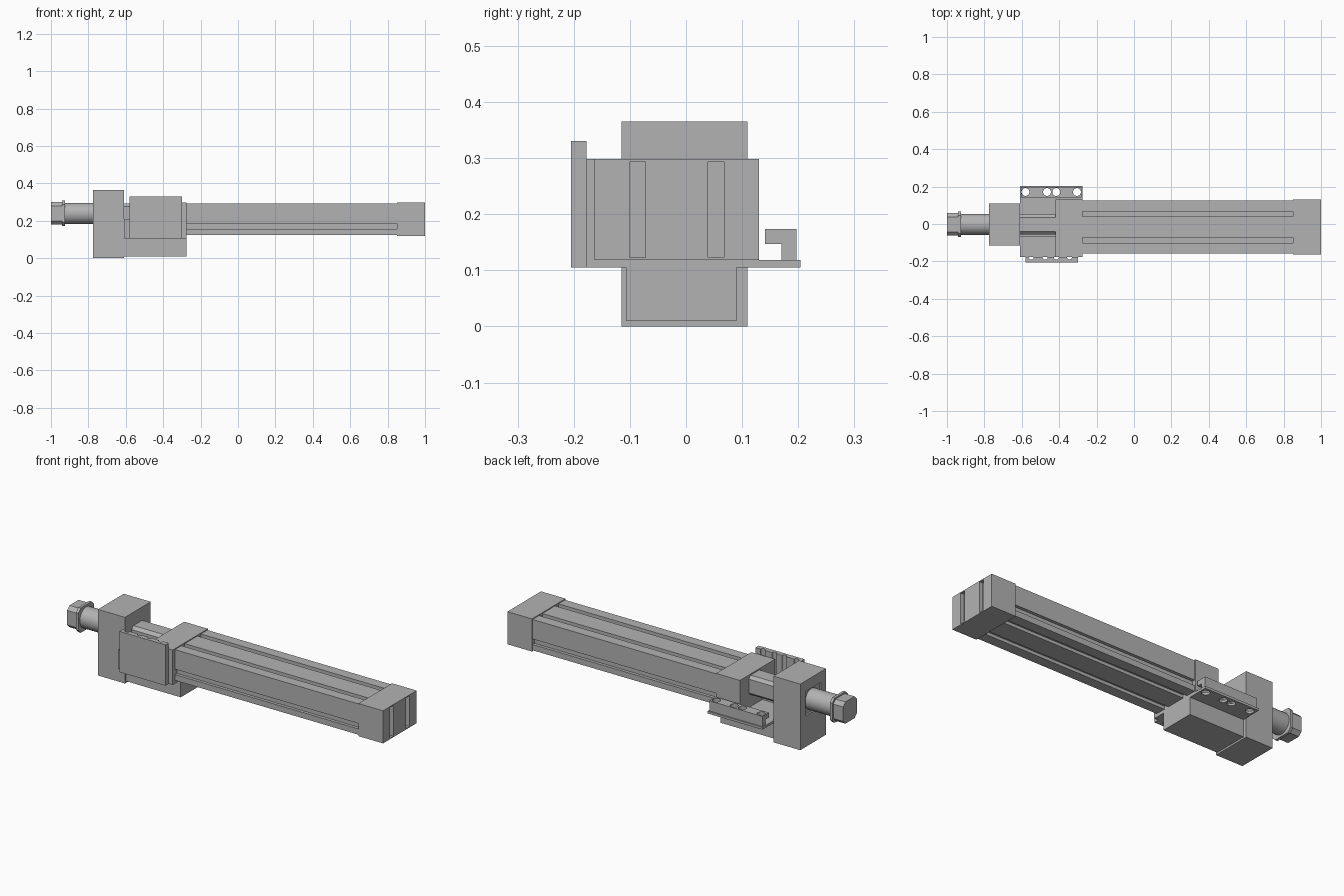
import bpy, math

if "Cube" in bpy.data.objects:
    bpy.data.objects.remove(bpy.data.objects["Cube"])

metal = bpy.data.materials.new("machined_grey")
metal.use_nodes = True
metal.diffuse_color = (0.45, 0.45, 0.45, 1)
metal.node_tree.nodes["Principled BSDF"].inputs["Base Color"].default_value = (0.45, 0.45, 0.45, 1)


def mesh_object(name, verts, faces):
    mesh = bpy.data.meshes.new(name)
    mesh.from_pydata(verts, [], faces)
    mesh.materials.append(metal)
    obj = bpy.data.objects.new(name, mesh)
    bpy.context.collection.objects.link(obj)
    return obj


def prism(name, profile, x0, x1):
    """Extrude a counter-clockwise (y, z) profile along x."""
    n = len(profile)
    verts = [(x, y, z) for x in (x0, x1) for y, z in profile]
    faces = [tuple(range(n))[::-1], tuple(range(n, 2 * n))]
    faces += [(i, (i + 1) % n, (i + 1) % n + n, i + n) for i in range(n)]
    return mesh_object(name, verts, faces)


def box(name, x, y, z):
    return prism(name, [(y[0], z[0]), (y[1], z[0]), (y[1], z[1]), (y[0], z[1])], *x)


def octagon(name, x, centre, half, clip):
    """Square section with clipped corners."""
    a, b = half, half - clip
    pts = [(b, -a), (a, -b), (a, b), (b, a), (-b, a), (-a, b), (-a, -b), (-b, -a)]
    return prism(name, [(centre[0] + p, centre[1] + q) for p, q in pts], *x)


def cylinder(name, centre, radius, length, rotation=(0, 0, 0), sides=32):
    bpy.ops.mesh.primitive_cylinder_add(vertices=sides, radius=radius, depth=length,
                                        location=centre, rotation=rotation)
    obj = bpy.context.object
    obj.name = name
    obj.data.materials.append(metal)
    return obj


def cut(target, cutters):
    for cutter in cutters:
        cutter.hide_render = True
        mod = target.modifiers.new("cut", "BOOLEAN")
        mod.operation = "DIFFERENCE"
        mod.solver = "EXACT"
        mod.object = cutter
        bpy.context.view_layer.objects.active = target
        bpy.ops.object.modifier_apply(modifier=mod.name)
        bpy.data.objects.remove(cutter)


# Long extruded rail with lengthwise slots
rail_x, slot_x = (-0.275, 0.85), (-0.3, 0.9)
columns = [(-0.101, -0.072), (0.039, 0.068)]
rail = box("rail_body", rail_x, (-0.158, 0.125), (0.123, 0.293))
slots = [box("slot", slot_x, y, z) for y in columns for z in ((0.1, 0.14), (0.276, 0.32))]
slots += [box("slot", slot_x, y, (0.155, 0.185)) for y in ((-0.2, -0.141), (0.108, 0.2))]
cut(rail, slots)

# End cap with two upright pockets
cap = box("end_cap", (0.85, 1.0), (-0.163, 0.13), (0.118, 0.298))
cut(cap, [box("pocket", (0.98, 1.1), y, (0.123, 0.293)) for y in columns])

# Carriage head, its arm and the drive shaft running to the end plate
box("carriage_head", (-0.42, -0.275), (-0.177, 0.13), (0.105, 0.298))
box("carriage_arm", (-0.61, -0.42), (-0.177, -0.065), (0.118, 0.21))
octagon("drive_shaft", (-0.62, -0.41), (-0.0025, 0.237), 0.054, 0.016)

# Front plate with half-round grooves down its rear face
plate = box("front_plate", (-0.58, -0.3), (-0.205, -0.177), (0.105, 0.33))
cut(plate, [cylinder("groove", (x, -0.177, 0.22), 0.013, 0.4)
            for x in (-0.55, -0.475, -0.415, -0.345)])

# Base plate and hooked bracket, both drilled
base = box("base_plate", (-0.61, -0.275), (-0.177, 0.204), (0.105, 0.118))
hook = [(0.17, 0.118), (0.197, 0.118), (0.197, 0.174), (0.141, 0.174), (0.141, 0.147), (0.17, 0.147)]
bracket = prism("hook_bracket", hook, -0.605, -0.28)
for part in (base, bracket):
    cut(part, [cylinder("drill", (x, 0.171, 0.14), 0.021, 0.2)
               for x in (-0.58, -0.465, -0.415, -0.305)])

# Lower block under the carriage
box("lower_block", (-0.62, -0.275), (-0.107, 0.09), (0.01, 0.106))

# Upright end plate with a shallow square seat for the motor
end_plate = box("end_plate", (-0.775, -0.61), (-0.115, 0.11), (0.0, 0.365))
cut(end_plate, [box("seat", (-0.8, -0.765), (-0.07, 0.065), (0.172, 0.306))])

# Motor barrel, collar and clipped head
cylinder("motor_barrel", (-0.845, -0.0025, 0.239), 0.057, 0.17, (0, math.pi / 2, 0), 48)
bpy.ops.object.shade_smooth_by_angle()
octagon("motor_collar", (-0.94, -0.925), (-0.0025, 0.239), 0.068, 0.02)
octagon("motor_head", (-1.0, -0.938), (-0.0025, 0.239), 0.06, 0.02)
